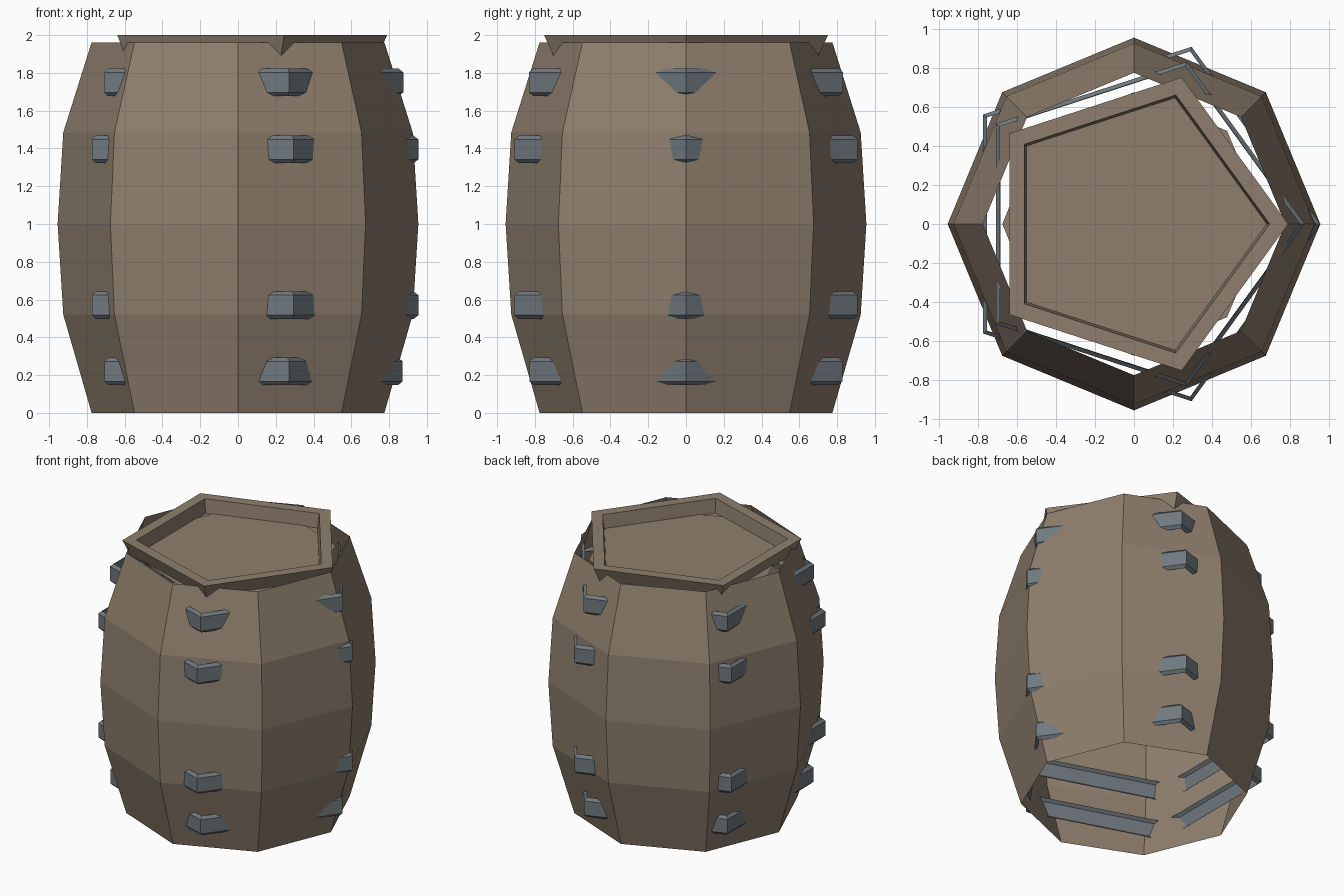
import bpy, bmesh, math

if "Cube" in bpy.data.objects:
    bpy.data.objects.remove(bpy.data.objects["Cube"])


def material(name, rgb):
    mat = bpy.data.materials.new(name)
    mat.use_nodes = True
    mat.diffuse_color = (*rgb, 1)
    mat.node_tree.nodes["Principled BSDF"].inputs["Base Color"].default_value = (*rgb, 1)
    return mat


wood = material("brown wood", (0.275, 0.212, 0.155))
metal = material("grey metal", (0.16, 0.19, 0.21))


def lathe(name, sides, profile, mat, cap_first=False, cap_last=False):
    """Turn a list of (radius, height) points into a flat-sided shell."""
    bm = bmesh.new()
    rings = [[bm.verts.new((r * math.cos(math.tau * i / sides),
                            r * math.sin(math.tau * i / sides), z))
              for i in range(sides)] for r, z in profile]
    for low, high in zip(rings, rings[1:]):
        for i in range(sides):
            j = (i + 1) % sides
            bm.faces.new((low[i], low[j], high[j], high[i]))
    if cap_first:
        bm.faces.new(rings[0][::-1])
    if cap_last:
        bm.faces.new(rings[-1])
    mesh = bpy.data.meshes.new(name)
    bm.to_mesh(mesh)
    bm.free()
    mesh.materials.append(mat)
    obj = bpy.data.objects.new(name, mesh)
    bpy.context.collection.objects.link(obj)
    return obj


# Open eight-sided barrel wall
lathe("barrel_wall", 8,
      [(0.775, 0), (0.925, 0.52), (0.955, 1.0), (0.925, 1.485), (0.775, 1.962)], wood)

# Five-sided hoops: thin bands with edges folded inwards
hoops = {"bottom_hoop": (0.872, 0.22), "lower_hoop": (0.955, 0.57),
         "upper_hoop": (0.955, 1.395), "top_hoop": (0.875, 1.75)}
for name, (radius, height) in hoops.items():
    section = [(radius - 0.025, -0.073), (radius, -0.053),
               (radius, 0.053), (radius - 0.025, 0.073)]
    lathe(name, 5, [(r, height + z) for r, z in section], metal)

# Five-sided lid tray with a raised rim
lathe("lid_tray", 5,
      [(0.735, 1.885), (0.79, 2.0), (0.695, 2.0), (0.68, 1.895)],
      wood, cap_first=True, cap_last=True)

# Eight-sided board that lies in the tray
lathe("lid_board", 8, [(0.675, 1.9)], wood, cap_last=True)
